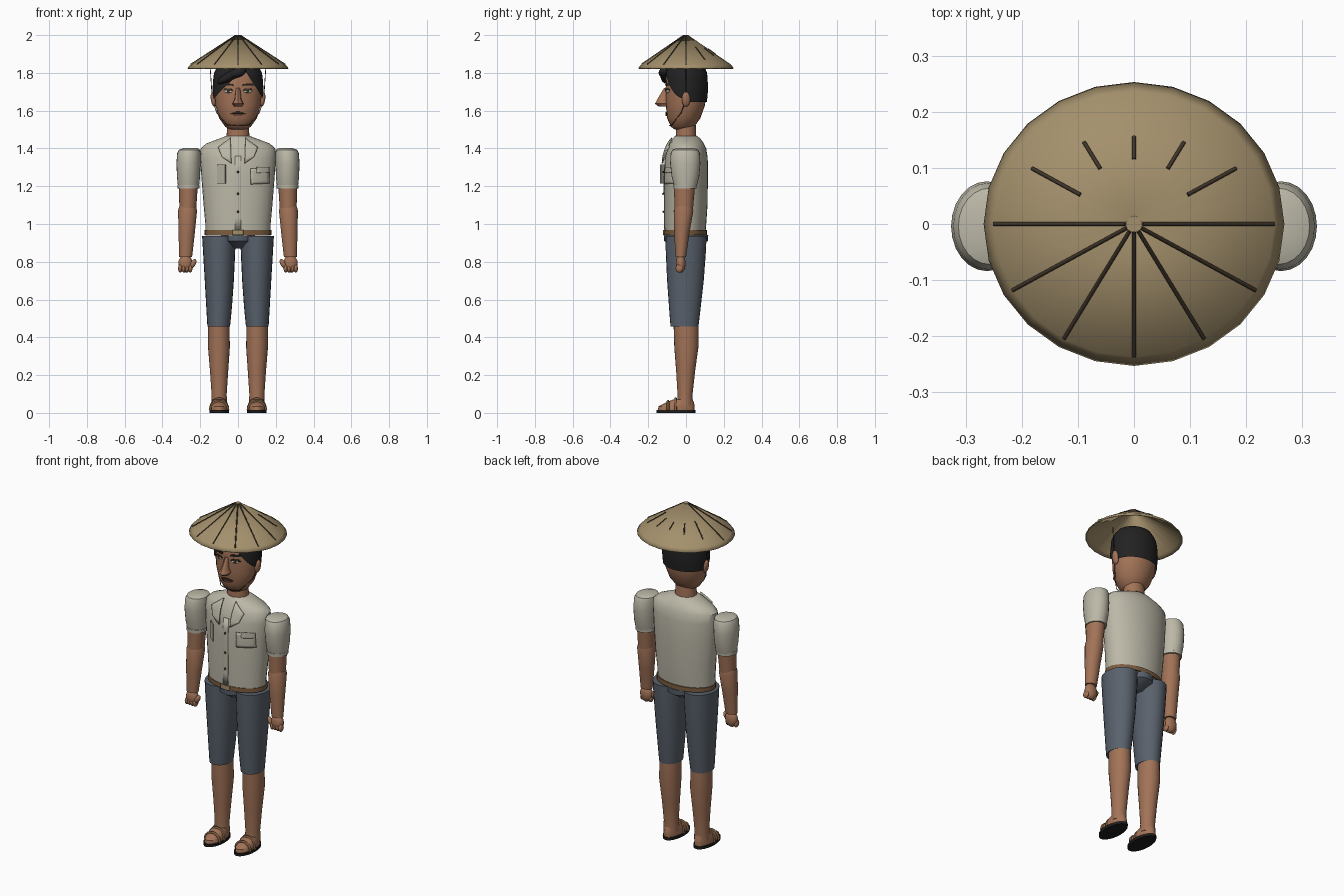
import bpy, bmesh, math
from mathutils import Vector

cube = bpy.data.objects.get("Cube")
if cube:
    bpy.data.objects.remove(cube, do_unlink=True)


def material(name, r, g, b):
    m = bpy.data.materials.new(name)
    m.use_nodes = True
    m.diffuse_color = (r, g, b, 1)
    bsdf = m.node_tree.nodes["Principled BSDF"]
    bsdf.inputs["Base Color"].default_value = (r, g, b, 1)
    bsdf.inputs["Roughness"].default_value = 0.8
    return m


SKIN = material("brown skin", 0.36, 0.17, 0.095)
SHIRT = material("cream cotton", 0.50, 0.48, 0.39)
SHORTS = material("slate blue cloth", 0.10, 0.12, 0.15)
STRAW = material("straw", 0.37, 0.28, 0.15)
DARK = material("dark cane", 0.05, 0.035, 0.022)
HAIR = material("black hair", 0.016, 0.016, 0.017)
LEATHER = material("tan leather", 0.20, 0.11, 0.05)
LIPS = material("lip red", 0.22, 0.07, 0.05)
WHITE = material("eye white", 0.6, 0.58, 0.52)
SOLE = material("black sole", 0.015, 0.013, 0.012)


def finish(name, bm, mat, angle=40):
    bmesh.ops.recalc_face_normals(bm, faces=bm.faces)
    me = bpy.data.meshes.new(name)
    bm.to_mesh(me)
    bm.free()
    me.materials.append(mat)
    ob = bpy.data.objects.new(name, me)
    bpy.context.collection.objects.link(ob)
    bpy.ops.object.select_all(action="DESELECT")
    ob.select_set(True)
    bpy.context.view_layer.objects.active = ob
    bpy.ops.object.shade_smooth_by_angle(angle=math.radians(angle))
    return ob


def skin_rings(bm, rings):
    # Bridge consecutive closed rings with quads
    n = len(rings[0])
    for a, b in zip(rings, rings[1:]):
        for i in range(n):
            j = (i + 1) % n
            bm.faces.new((a[i], a[j], b[j], b[i]))


def loft(name, sections, mat, n=24, side=1, caps=True):
    # Each section is (z, centre x, centre y, radius x, radius y)
    bm = bmesh.new()
    rings = []
    for z, cx, cy, rx, ry in sections:
        angles = [math.tau * i / n for i in range(n)]
        rings.append([bm.verts.new((side * cx + rx * math.cos(a), cy + ry * math.sin(a), z))
                      for a in angles])
    skin_rings(bm, rings)
    if caps:
        bm.faces.new(rings[0])
        bm.faces.new(rings[-1])
    return finish(name, bm, mat)


def ball(name, centre, radii, mat, rot=(0, 0, 0)):
    bm = bmesh.new()
    bmesh.ops.create_uvsphere(bm, u_segments=16, v_segments=10, radius=1)
    bmesh.ops.scale(bm, vec=radii, verts=bm.verts)
    ob = finish(name, bm, mat)
    ob.location, ob.rotation_euler = centre, rot
    return ob


def cord(name, points, radius, mat):
    cu = bpy.data.curves.new(name, "CURVE")
    cu.dimensions = "3D"
    cu.bevel_depth, cu.bevel_resolution, cu.use_fill_caps = radius, 1, True
    sp = cu.splines.new("POLY")
    sp.points.add(len(points) - 1)
    for p, co in zip(sp.points, points):
        p.co = (*co, 1)
    cu.materials.append(mat)
    ob = bpy.data.objects.new(name, cu)
    bpy.context.collection.objects.link(ob)
    return ob


def section_at(sections, z):
    for a, b in zip(sections, sections[1:]):
        if z <= b[0]:
            t = max(0, (z - a[0]) / (b[0] - a[0]))
            return [u + (v - u) * t for u, v in zip(a, b)]
    return sections[-1]


def front_y(sections, x, z):
    _, cx, cy, rx, ry = section_at(sections, z)
    return cy - ry * math.sqrt(max(0.02, 1 - ((x - cx) / rx) ** 2))


def plate(name, sections, corners, mat, lift=0.003, thick=0.006):
    # Four (x, z) corners draped on the front of a lofted body
    bm = bmesh.new()
    a, b, c, d = [Vector(p) for p in corners]
    k = 6
    grid = []
    for i in range(k + 1):
        row = [a.lerp(b, j / k).lerp(d.lerp(c, j / k), i / k) for j in range(k + 1)]
        grid.append([bm.verts.new((p.x, front_y(sections, p.x, p.y) - lift, p.y)) for p in row])
    for i in range(k):
        for j in range(k):
            bm.faces.new((grid[i][j], grid[i][j + 1], grid[i + 1][j + 1], grid[i + 1][j]))
    ob = finish(name, bm, mat)
    mod = ob.modifiers.new("thickness", "SOLIDIFY")
    mod.thickness, mod.offset = thick, 0
    return ob


# Hat: open cone with a small turned lip
hat = loft("hat", [(1.825, 0, 0, .268, .253), (1.845, 0, 0, .25, .237),
                   (1.998, 0, 0, .014, .014)], STRAW, caps=False)
hat.modifiers.new("thickness", "SOLIDIFY").thickness = 0.006
loft("hat_tip", [(1.985, 0, 0, .016, .016), (2.0, 0, 0, .014, .014)], STRAW, 12)


def hat_point(r, a):
    return (r * math.cos(a), 0.945 * r * math.sin(a), 1.998 - (r - .014) * .648)


spans = {30: (.11, .21), 60: (.12, .178), 90: (.122, .165), 120: (.12, .178), 150: (.11, .21)}
for deg in range(0, 360, 30):
    r0, r1 = spans.get(deg, (.015, .25))
    cord("hat_rib", [hat_point(r, math.radians(deg)) for r in (r0, r1)], .0035, DARK)

# Head and neck
HEAD = [(1.50, 0, -.02, .04, .04), (1.515, 0, -.018, .068, .062), (1.56, 0, -.012, .1, .088),
        (1.63, 0, -.003, .121, .104), (1.71, 0, 0, .126, .108), (1.79, 0, 0, .12, .104),
        (1.84, 0, 0, .095, .085), (1.865, 0, 0, .04, .04)]
loft("head", HEAD, SKIN)
loft("neck", [(1.43, 0, 0, .062, .056), (1.56, 0, 0, .056, .05)], SKIN)

# Hair cap, whose lower edge rises to a parting on the forehead
bm = bmesh.new()
n, steps = 48, 10
rings = [[] for _ in range(steps + 1)]
for i in range(n):
    a = math.tau * i / n
    x = .126 * math.cos(a)
    low = 1.645
    if math.sin(a) < -.1:
        low = max(low, 1.825 - abs(x - .03) * (1.05 if x < .03 else 1.7))
    for s in range(steps + 1):
        z = low + (1.872 - low) * s / steps
        _, _, cy, rx, ry = section_at(HEAD, z - .006)
        rings[s].append(bm.verts.new(((rx + .009) * math.cos(a), cy + (ry + .009) * math.sin(a), z)))
skin_rings(bm, rings)
bm.faces.new(rings[-1])
finish("hair", bm, HAIR, 60)
ball("fringe", (-.035, -.1, 1.787), (.085, .036, .024), HAIR, (0, -.5, 0))
ball("fringe_curl", (-.005, -.115, 1.8), (.05, .03, .025), HAIR, (0, -.3, 0))

# Nose: tapered wedge
loft("nose", [(1.622, 0, -.115, .02, .03), (1.637, 0, -.122, .03, .042),
              (1.66, 0, -.118, .018, .034), (1.72, 0, -.1, .011, .016)], SKIN, 12)
plate("upper_lip", HEAD, [(-.038, 1.584), (.038, 1.584), (.012, 1.594), (-.012, 1.594)], DARK)
plate("lower_lip", HEAD, [(-.034, 1.583), (.034, 1.583), (.015, 1.572), (-.015, 1.572)], LIPS)

for s, tag in ((1, "left"), (-1, "right")):
    # Eyes, brows, ears and chin cord
    y = front_y(HEAD, .052, 1.703)
    ball(tag + "_eye", (s * .052, y, 1.703), (.023, .006, .009), WHITE, (0, 0, s * .4))
    ball(tag + "_iris", (s * .05, y - .005, 1.703), (.008, .004, .008), DARK)
    plate(tag + "_eyelid", HEAD, [(s * .026, 1.708), (s * .08, 1.706),
                                  (s * .07, 1.716), (s * .038, 1.717)], DARK)
    plate(tag + "_brow", HEAD, [(s * .024, 1.732), (s * .088, 1.733),
                                (s * .075, 1.745), (s * .028, 1.741)], HAIR)
    ball(tag + "_ear", (s * .13, .0, 1.66), (.014, .022, .04), SKIN, (0, s * .15, 0))
    cord(tag + "_chin_cord", [(s * .148, 0, 1.84), (s * .136, 0, 1.66), (s * .113, -.025, 1.59),
                              (s * .06, -.075, 1.525), (0, -.088, 1.52)], .0022, DARK)

# Shirt body
TORSO = [(.94, 0, -.005, .172, .107), (1.0, 0, -.004, .173, .111), (1.1, 0, 0, .182, .114),
         (1.25, 0, 0, .194, .116), (1.35, 0, .002, .2, .113), (1.4, 0, .005, .197, .102),
         (1.425, 0, .005, .17, .09), (1.45, 0, .003, .105, .075), (1.467, 0, 0, .06, .058)]
loft("shirt", TORSO, SHIRT, 32)
plate("shirt_placket", TORSO, [(-.016, .97), (.016, .97), (.016, 1.36), (-.016, 1.36)], SHIRT, .001, .004)
for z in (1.275, 1.16, 1.065):
    ball("button", (0, front_y(TORSO, 0, z) - .006, z), (.006, .005, .006), DARK)
for s, tag in ((1, "left"), (-1, "right")):
    plate(tag + "_collar", TORSO, [(s * .04, 1.455), (s * .105, 1.405), (s * .085, 1.355),
                                   (s * .035, 1.32)], SHIRT, .014, .008)
plate("left_pocket", TORSO, [(.068, 1.21), (.165, 1.215), (.163, 1.295), (.066, 1.295)], SHIRT, .006)
plate("pocket_flap", TORSO, [(.098, 1.27), (.166, 1.274), (.165, 1.302), (.1, 1.302)], SHIRT, .012)

# Loose pocket standing away from the shirt
bm = bmesh.new()
bmesh.ops.create_cube(bm, size=1)
bmesh.ops.scale(bm, vec=(.055, .006, .1), verts=bm.verts)
loose = finish("right_pocket", bm, SHIRT)
loose.location, loose.rotation_euler = (-.087, -.118, 1.265), (0, 0, -.7)

# Belt, buckle and seat of the shorts
BELT = [(.942, 0, -.003, .177, .114), (.967, 0, -.003, .177, .114)]
loft("belt", BELT, LEATHER, 32)
plate("buckle", BELT, [(-.028, .943), (.028, .943), (.028, .967), (-.028, .967)], STRAW)
loft("shorts_seat", [(.87, 0, 0, .04, .05), (.91, 0, 0, .088, .116), (.942, 0, 0, .09, .118)], SHORTS)

for s, tag in ((1, "left"), (-1, "right")):
    # Sleeve and arm
    loft(tag + "_sleeve", [(1.2, .262, -.003, .056, .06), (1.25, .262, -.003, .061, .073),
                           (1.32, .262, -.004, .064, .08), (1.375, .26, -.004, .062, .077),
                           (1.393, .257, -.004, .056, .068), (1.402, .25, -.004, .035, .045)],
         SHIRT, side=s)
    loft(tag + "_cuff", [(1.187, .262, -.005, .057, .061), (1.206, .262, -.005, .058, .062)], SHIRT, side=s)
    loft(tag + "_upper_arm", [(1.07, .266, -.012, .044, .048), (1.2, .263, -.008, .05, .056)], SKIN, side=s)
    loft(tag + "_forearm", [(.825, .277, -.028, .034, .028), (.95, .272, -.022, .043, .04),
                            (1.07, .267, -.013, .05, .052), (1.092, .267, -.012, .045, .046)], SKIN, side=s)
    ball(tag + "_hand", (s * .278, -.028, .79), (.038, .026, .048), SKIN)
    ball(tag + "_thumb", (s * .238, -.038, .79), (.014, .014, .027), SKIN, (0, -s * .5, 0))
    for i in range(4):
        ball(tag + "_finger", (s * (.252 + .018 * i), -.035, .765), (.011, .02, .022), SKIN)

    # Shorts leg and lower leg
    loft(tag + "_shorts_leg", [(.457, .102, -.008, .06, .074), (.56, .1, -.006, .068, .084),
                               (.7, .099, -.003, .077, .097), (.85, .1, -.001, .085, .106),
                               (.936, .101, 0, .089, .109)], SHORTS, side=s)
    loft(tag + "_lower_leg", [(.04, .1, -.005, .042, .04), (.1, .1, -.005, .04, .04),
                              (.22, .1, -.002, .048, .05), (.35, .101, .002, .058, .064),
                              (.48, .102, .0, .056, .066)], SKIN, side=s)

    # Foot and sandal
    loft(tag + "_sole", [(0, .1, -.053, .051, .103), (.016, .1, -.053, .052, .104)], SOLE, side=s)
    loft(tag + "_foot", [(.014, .1, -.052, .046, .097), (.035, .1, -.05, .047, .095),
                         (.052, .1, -.035, .042, .078), (.072, .1, -.015, .038, .05)], SKIN, side=s)
    for y, top in ((-.095, .062), (-.055, .076)):
        arch = [(s * .1 + .048 * math.cos(t), y, .014 + (top - .014) * math.sin(t))
                for t in (math.pi * k / 10 for k in range(11))]
        cord(tag + "_sandal_strap", arch, .007, LEATHER)
